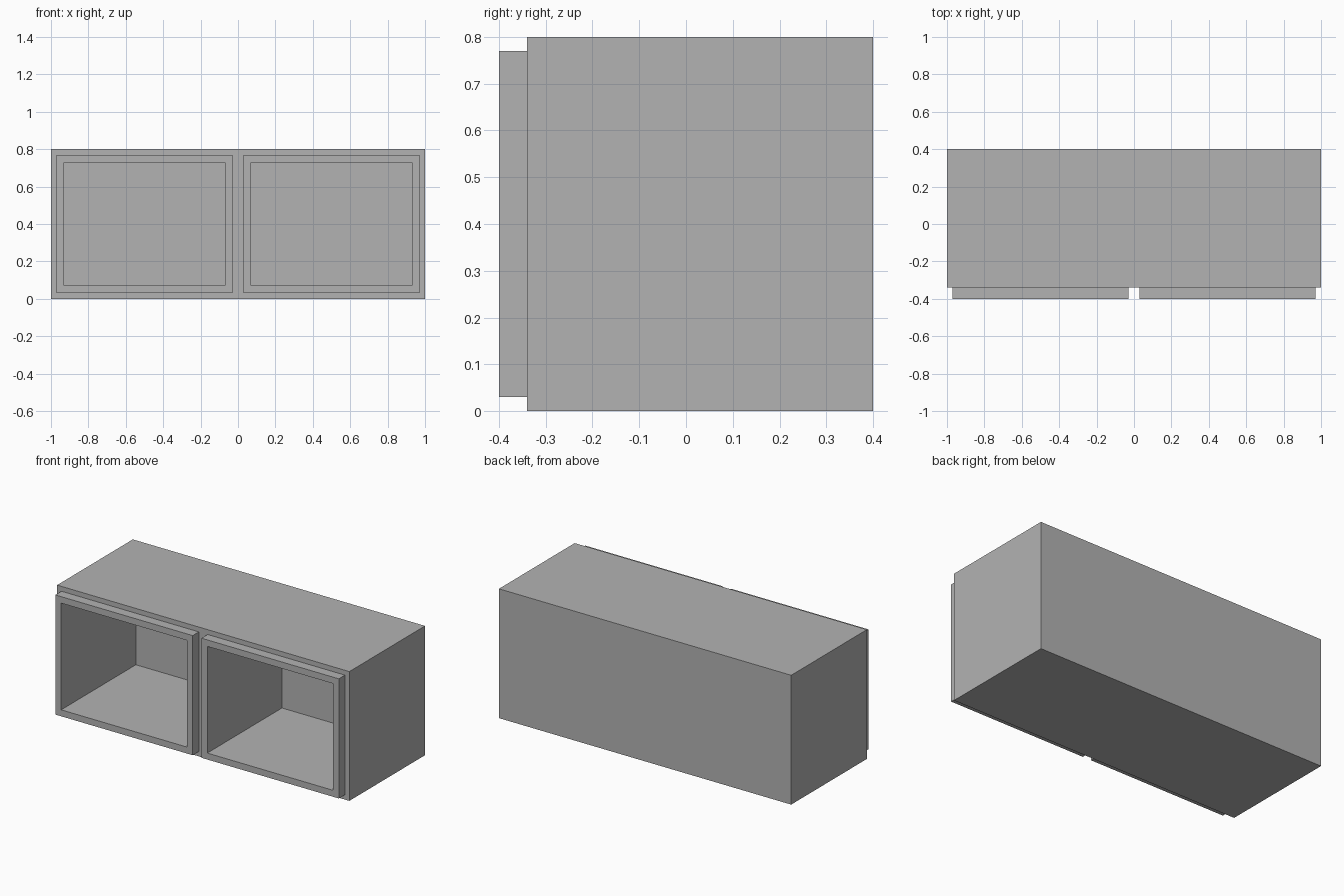
import bpy
import bmesh
from mathutils import Matrix, Vector

# Remove the default cube
default = bpy.data.objects.get("Cube")
if default:
    bpy.data.objects.remove(default, do_unlink=True)

WIDTH, HEIGHT = 2.0, 0.8
FRONT, BACK = -0.34, 0.40      # carcass extent in y
MARGIN, LIP = 0.03, 0.06       # border around each frame, frame projection
FRAME, CAVITY = 0.04, 0.73     # frame width, depth of each compartment

# Plain grey finish
grey = bpy.data.materials.new("plain grey")
colour = (0.45, 0.45, 0.45, 1.0)
grey.diffuse_color = colour
grey.use_nodes = True
grey.node_tree.nodes["Principled BSDF"].inputs["Base Color"].default_value = colour


def push(bm, faces, distance):
    """Extrude each face on its own along y and return the new faces."""
    moved = bmesh.ops.extrude_discrete_faces(bm, faces=faces)["faces"]
    verts = list({v for f in moved for v in f.verts})
    bmesh.ops.translate(bm, verts=verts, vec=(0, distance, 0))
    return moved


# Carcass block, split down the middle into two bays
bm = bmesh.new()
size = Matrix.Diagonal((WIDTH, BACK - FRONT, HEIGHT, 1))
centre = Matrix.Translation((0, (FRONT + BACK) / 2, HEIGHT / 2))
bmesh.ops.create_cube(bm, size=1, matrix=centre @ size)
bmesh.ops.bisect_plane(bm, geom=bm.verts[:] + bm.edges[:] + bm.faces[:],
                       plane_co=Vector(), plane_no=(1, 0, 0))
bm.normal_update()
bays = [f for f in bm.faces if f.normal.y < -0.9]

# Raised frame on each bay, then the open compartment behind it
bmesh.ops.inset_individual(bm, faces=bays, thickness=MARGIN, use_even_offset=True)
bays = push(bm, bays, -LIP)
bm.normal_update()
bmesh.ops.inset_individual(bm, faces=bays, thickness=FRAME, use_even_offset=True)
push(bm, bays, CAVITY)
bmesh.ops.recalc_face_normals(bm, faces=bm.faces[:])

mesh = bpy.data.meshes.new("two_bay_cabinet")
bm.to_mesh(mesh)
bm.free()
mesh.materials.append(grey)
cabinet = bpy.data.objects.new("two_bay_cabinet", mesh)
bpy.context.collection.objects.link(cabinet)
